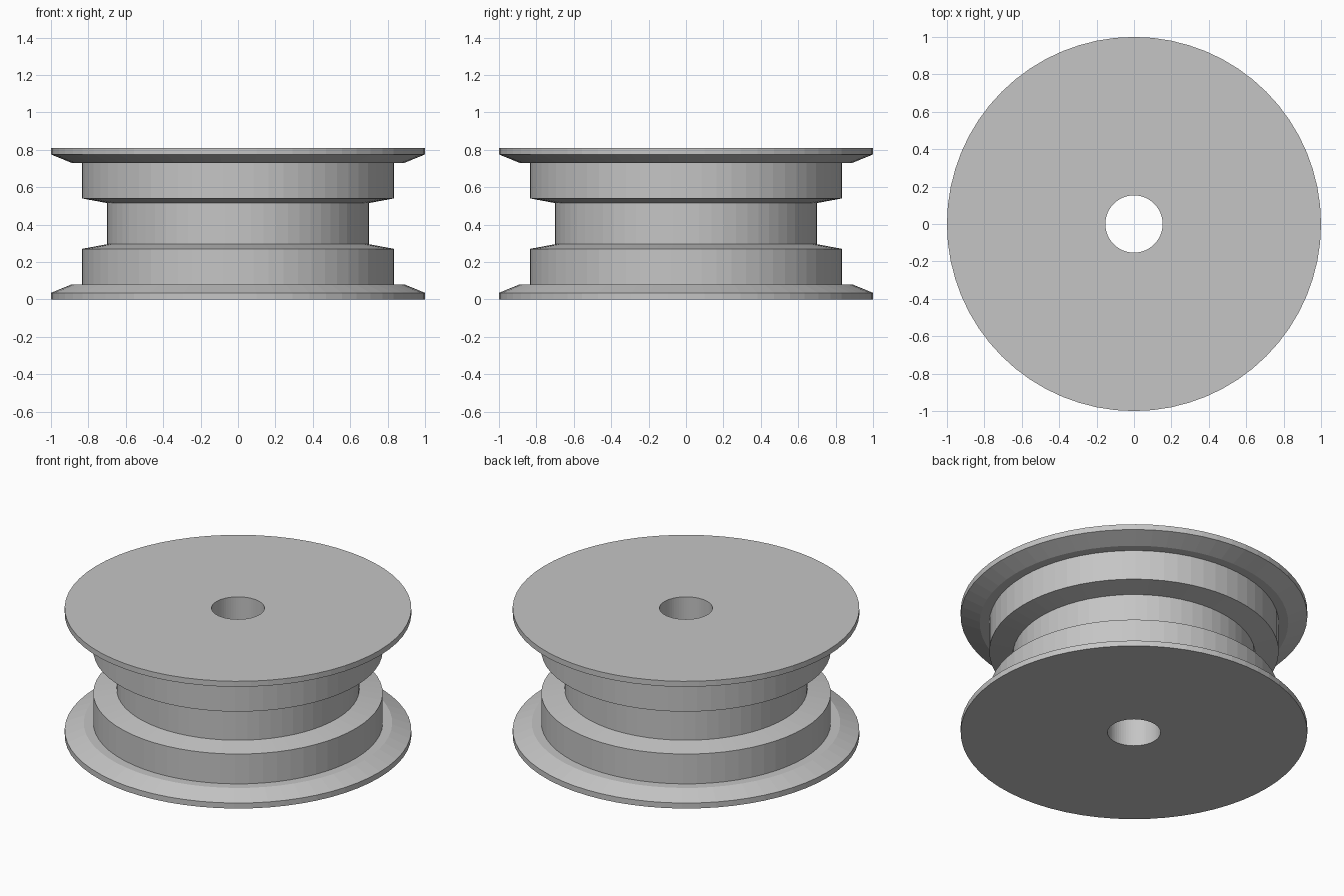
import bpy, bmesh, math

cube = bpy.data.objects.get("Cube")
if cube:
    bpy.data.objects.remove(cube, do_unlink=True)

HEIGHT = 0.81
BORE = 0.153
SEGMENTS = 64

# plain grey metal
grey = bpy.data.materials.new("grey metal")
grey.use_nodes = True
colour = (0.56, 0.56, 0.56, 1)
grey.diffuse_color = colour
grey.node_tree.nodes["Principled BSDF"].inputs["Base Color"].default_value = colour

# lower half of the rim profile (radius, height): bore, flange, bead seat, drop centre
lower = [(BORE, 0), (1, 0), (1, 0.035), (0.89, 0.08),
         (0.835, 0.08), (0.835, 0.27), (0.70, 0.295)]
profile = lower + [(r, HEIGHT - z) for r, z in reversed(lower)]


def lathe(name, points, material):
    """Revolve a closed profile about the z axis."""
    bm = bmesh.new()
    rings = []
    for i in range(SEGMENTS):
        a = math.tau * i / SEGMENTS
        rings.append([bm.verts.new((r * math.cos(a), r * math.sin(a), z))
                      for r, z in points])
    for i, ring in enumerate(rings):
        following = rings[(i + 1) % SEGMENTS]
        for j in range(len(points)):
            k = (j + 1) % len(points)
            bm.faces.new((ring[j], following[j], following[k], ring[k]))
    bmesh.ops.recalc_face_normals(bm, faces=bm.faces)
    mesh = bpy.data.meshes.new(name)
    bm.to_mesh(mesh)
    bm.free()
    mesh.materials.append(material)
    obj = bpy.data.objects.new(name, mesh)
    bpy.context.collection.objects.link(obj)
    return obj


# wheel rim with a central through-bore
lathe("wheel_rim", profile, grey)
